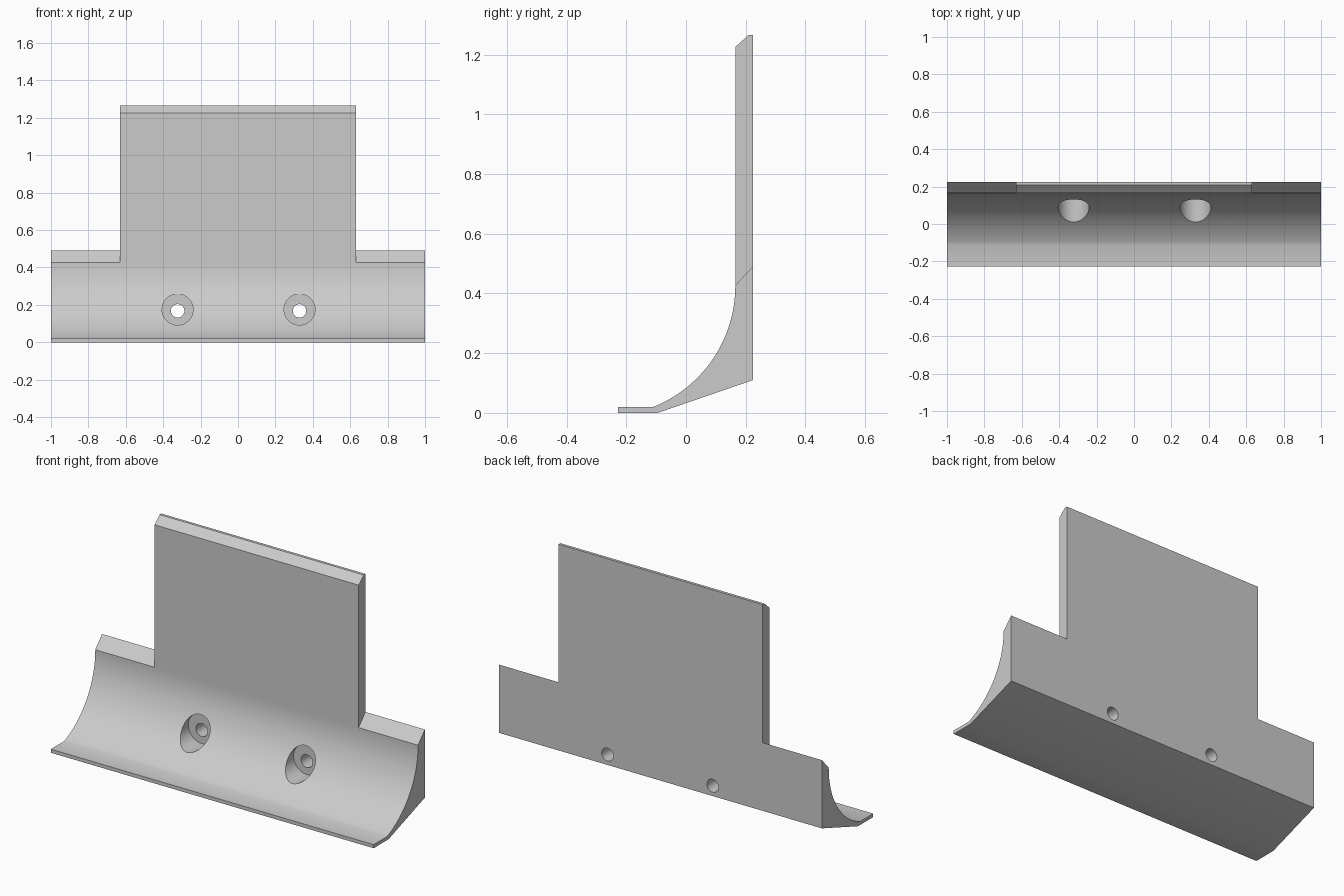
import bpy, bmesh, math
from mathutils import Matrix

cube = bpy.data.objects.get("Cube")
if cube:
    bpy.data.objects.remove(cube, do_unlink=True)

grey = bpy.data.materials.new("plain grey")
grey.use_nodes = True
colour = (0.6, 0.6, 0.6, 1)
grey.diffuse_color = colour
grey.node_tree.nodes["Principled BSDF"].inputs["Base Color"].default_value = colour


def add_object(name, bm):
    bm.normal_update()
    # Turn the solid outward if its signed volume is negative
    if bm.calc_volume(signed=True) < 0:
        bmesh.ops.reverse_faces(bm, faces=bm.faces)
    mesh = bpy.data.meshes.new(name)
    bm.to_mesh(mesh)
    bm.free()
    mesh.materials.append(grey)
    obj = bpy.data.objects.new(name, mesh)
    bpy.context.collection.objects.link(obj)
    return obj


def prism(name, profile, x0, x1):
    """Closed solid from a (y, z) profile swept along x."""
    bm = bmesh.new()
    near, far = [[bm.verts.new((x, y, z)) for y, z in profile] for x in (x0, x1)]
    bm.faces.new(near)
    bm.faces.new(far[::-1])
    for i in range(len(profile)):
        bm.faces.new((near[i], near[i - 1], far[i - 1], far[i]))
    return add_object(name, bm)


def bore(name, x, z, radius, y0, y1):
    """Cylinder running along y."""
    bm = bmesh.new()
    place = Matrix.Translation((x, (y0 + y1) / 2, z)) @ Matrix.Rotation(math.pi / 2, 4, "X")
    bmesh.ops.create_cone(bm, cap_ends=True, segments=48, radius1=radius,
                          radius2=radius, depth=y1 - y0, matrix=place)
    return add_object(name, bm)


# Full-height bracket section: lip, concave cove, upright plate, sloped underside
FRONT, BACK = 0.165, 0.225
cy, cz, radius = -0.271, 0.425, 0.436
start = math.atan2(0.02 - cz, -0.11 - cy)
cove = [(cy + radius * math.cos(start * (1 - i / 32)),
         cz + radius * math.sin(start * (1 - i / 32))) for i in range(33)]
section = [(-0.095, 0), (-0.228, 0), (-0.228, 0.02)] + cove + [
    (FRONT, 1.225), (0.209, 1.265), (BACK, 1.265), (BACK, 0.11)]
bracket = prism("bracket", section, -1, 1)

# Remove the plate beside the central tab, leaving bevelled shoulders
cutters = []
notch = [(0.105, 0.362), (0.285, 0.557), (0.285, 1.4), (0.105, 1.4)]
for side, x0, x1 in (("right", -1.1, -0.632), ("left", 0.632, 1.1)):
    cutters.append(prism(side + "_shoulder_cutter", notch, x0, x1))

# Counterbored screw holes
for side, x in (("right", -0.323), ("left", 0.329)):
    cutters.append(bore(side + "_counterbore_cutter", x, 0.175, 0.083, -0.4, 0.14))
    cutters.append(bore(side + "_screw_hole_cutter", x, 0.168, 0.036, 0.1, 0.4))

bpy.ops.object.select_all(action="DESELECT")
bpy.context.view_layer.objects.active = bracket
bracket.select_set(True)
for cutter in cutters:
    cutter.hide_render = True
    mod = bracket.modifiers.new(cutter.name, "BOOLEAN")
    mod.operation = "DIFFERENCE"
    mod.solver = "EXACT"
    mod.object = cutter
    bpy.ops.object.modifier_apply(modifier=mod.name)
for cutter in cutters:
    bpy.data.objects.remove(cutter, do_unlink=True)

bpy.ops.object.shade_smooth_by_angle(angle=math.radians(30))
